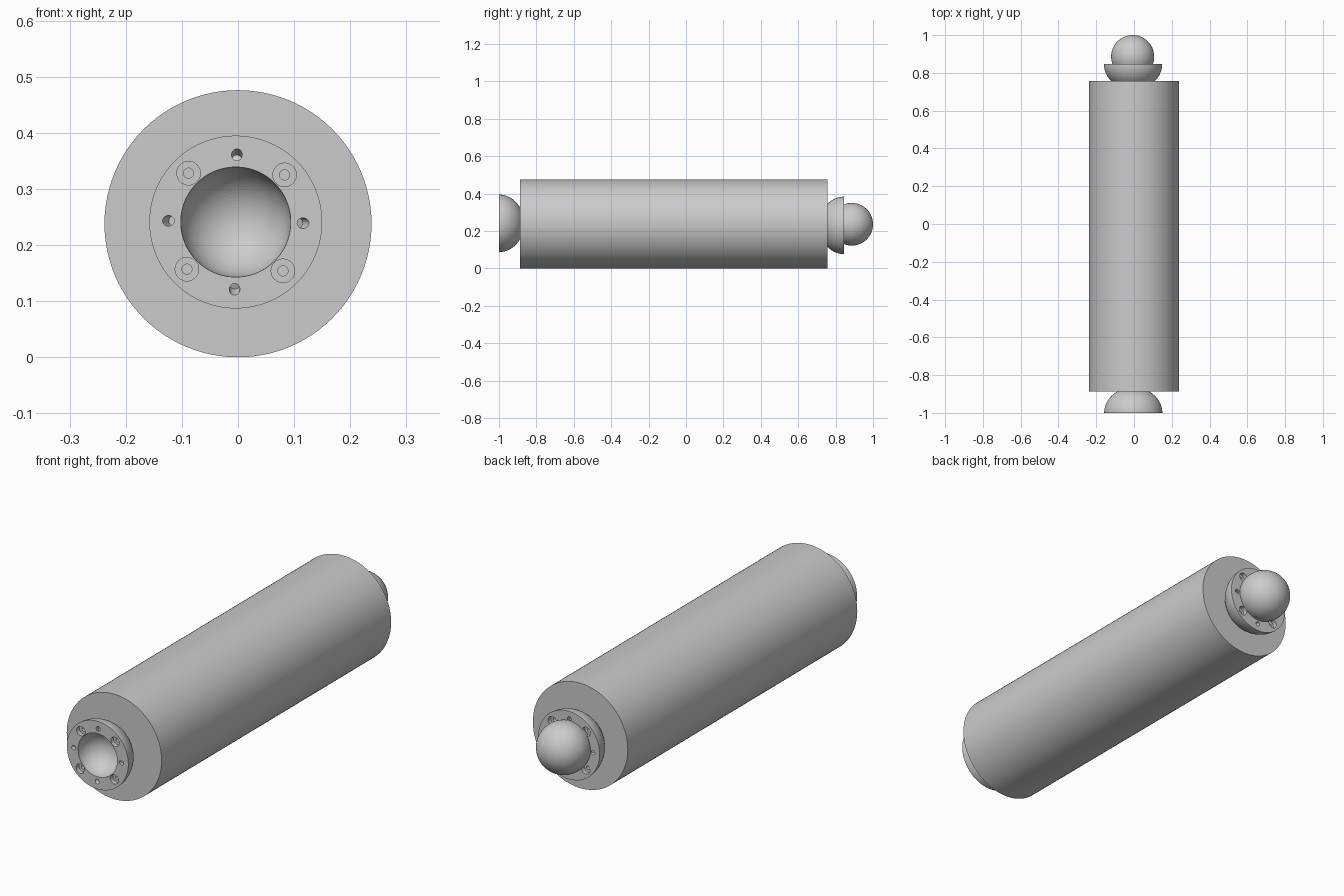
import bpy, bmesh
from math import sin, cos, pi, radians
from mathutils import Matrix

if "Cube" in bpy.data.objects:
    bpy.data.objects.remove(bpy.data.objects["Cube"])

SEG = 96


def lathe(bm, profile, seg, mat=Matrix()):
    """Revolve (radius, depth) points round the Y axis; ends on the axis close it."""
    rings = []
    for r, d in profile:
        if r < 1e-6:
            rings.append([bm.verts.new(mat @ Matrix.Translation((0, d, 0)).to_translation())] * seg)
        else:
            ring = []
            for i in range(seg):
                a = 2 * pi * i / seg
                p = Matrix.Translation((r * cos(a), d, r * sin(a))).to_translation()
                ring.append(bm.verts.new(mat @ p))
            rings.append(ring)
    for a, b in zip(rings, rings[1:]):
        for i in range(seg):
            j = (i + 1) % seg
            quad = list(dict.fromkeys((a[i], a[j], b[j], b[i])))
            if len(quad) > 2:
                bm.faces.new(quad)


def finish(bm, name):
    bmesh.ops.recalc_face_normals(bm, faces=bm.faces)
    me = bpy.data.meshes.new(name)
    bm.to_mesh(me)
    bm.free()
    ob = bpy.data.objects.new(name, me)
    bpy.context.collection.objects.link(ob)
    return ob


def arc(r, depth, n=24):
    return [(r * cos(pi / 2 * i / n), depth * sin(pi / 2 * i / n)) for i in range(n)] + [(0, depth)]


def socket(name, place):
    # bowl with a hollow round seat and a flat rim
    bm = bmesh.new()
    outer, inner = arc(0.154, 0.135), arc(0.098, 0.098)
    lathe(bm, inner[::-1] + outer, SEG)
    bowl = finish(bm, name)

    # counterbored screw holes and slanted pin holes round the rim
    bm = bmesh.new()
    for k in range(4):
        turn = Matrix.Rotation(radians(45 + 90 * k + 1), 4, 'Y')
        lathe(bm, [(0, -0.01), (0.021, -0.01), (0.021, 0.02), (0.009, 0.02),
                   (0.009, 0.045), (0, 0.045)], 32,
              turn @ Matrix.Translation((0.121, 0, 0)))
        turn = Matrix.Rotation(radians(90 * k + 1), 4, 'Y')
        lathe(bm, [(0, -0.015), (0.0095, -0.015), (0.0095, 0.022), (0, 0.022)], 24,
              turn @ Matrix.Translation((0.12, 0, 0)) @ Matrix.Rotation(radians(25), 4, 'Z'))
    cutter = finish(bm, name + "_hole_cutter")
    cutter.hide_render = True

    mod = bowl.modifiers.new("holes", 'BOOLEAN')
    mod.operation = 'DIFFERENCE'
    mod.solver = 'EXACT'
    mod.object = cutter
    bpy.context.view_layer.objects.active = bowl
    bpy.ops.object.modifier_apply(modifier=mod.name)
    bpy.data.objects.remove(cutter)
    bowl.matrix_world = place
    return bowl


# main shaft
bm = bmesh.new()
lathe(bm, [(0, -0.887), (0.238, -0.887), (0.238, 0.757), (0, 0.757)], SEG,
      Matrix.Translation((0, 0, 0.238)))
for f in [f for f in bm.faces if len(f.verts) == 3]:
    f.smooth = False
finish(bm, "shaft")

# sockets at both ends
socket("front_socket", Matrix.Translation((-0.004, -1, 0.241)))
socket("back_socket", Matrix.Translation((-0.005, 0.846, 0.230)) @ Matrix.Rotation(pi, 4, 'Z'))

# ball seated in the back socket
bm = bmesh.new()
bmesh.ops.create_uvsphere(bm, u_segments=64, v_segments=40, radius=0.114,
                          matrix=Matrix.Translation((-0.007, 0.886, 0.236)) @ Matrix.Rotation(pi / 2, 4, 'X'))
finish(bm, "back_ball")
